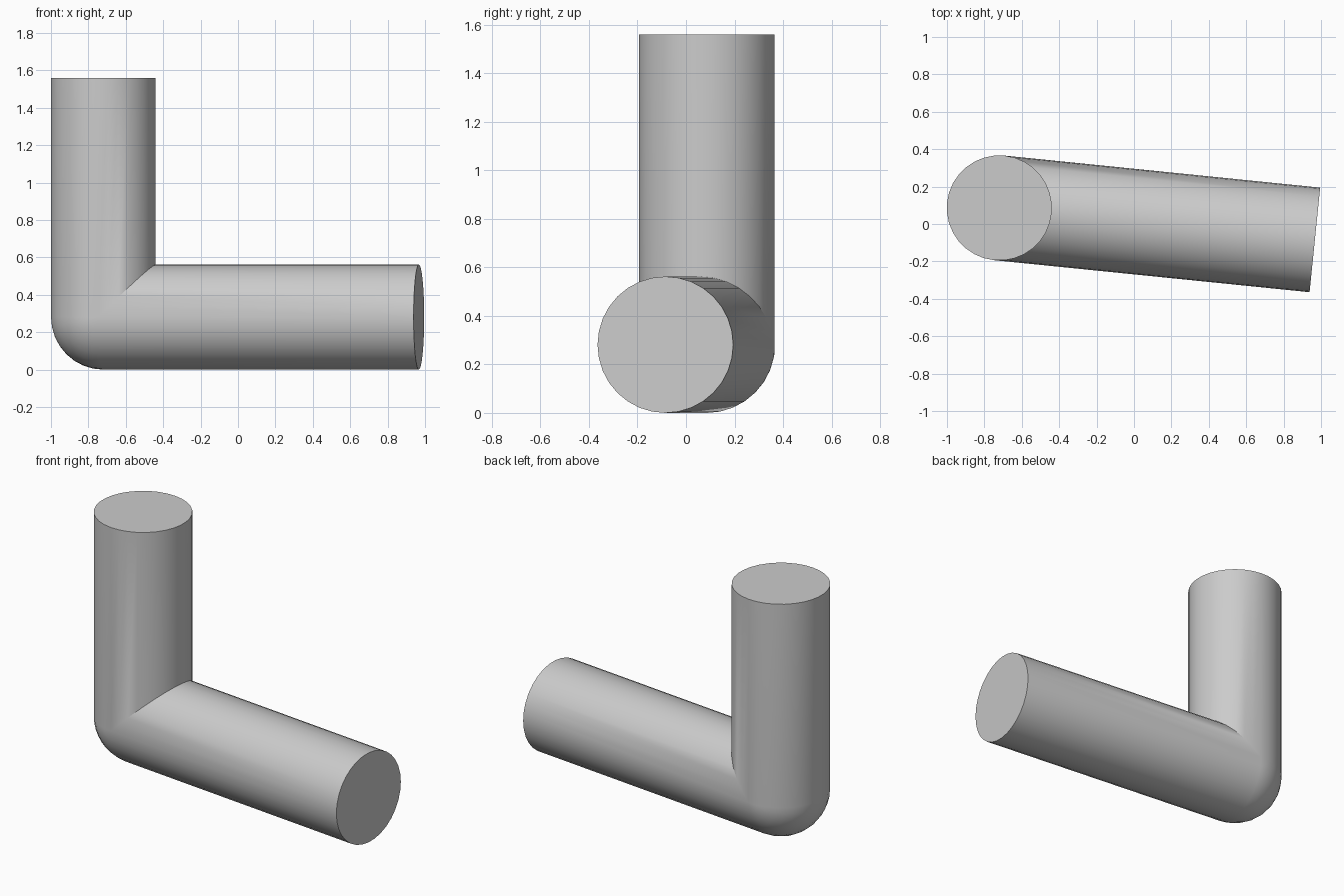
import bpy
import bmesh
from math import cos, sin, pi, radians
from mathutils import Vector

if "Cube" in bpy.data.objects:
    bpy.data.objects.remove(bpy.data.objects["Cube"], do_unlink=True)

RADIUS = 0.281
SIDES = 32
BEND_STEPS = 8
joint = Vector((-0.72, 0.086, RADIUS))
arm_end = Vector((0.967, -0.085, RADIUS))
riser_top = Vector((joint.x, joint.y, 1.56))

up = Vector((0, 0, 1))
along = (arm_end - joint).normalized()
side = up.cross(along)

grey = bpy.data.materials.new("light grey")
grey.use_nodes = True
colour = (0.6, 0.6, 0.6, 1)
grey.diffuse_color = colour
grey.node_tree.nodes["Principled BSDF"].inputs["Base Color"].default_value = colour


def circle(centre, inward):
    """Ring around a leg; inward points to the inside of the bend."""
    return [centre + RADIUS * (cos(t) * side + sin(t) * inward)
            for t in (2 * pi * i / SIDES for i in range(SIDES))]


def bend_ring(angle):
    """Outer half turns as a ball, inner half meets on the mitre."""
    inward = cos(angle) * along + sin(angle) * up
    points = []
    for i in range(SIDES):
        t = 2 * pi * i / SIDES
        turn = inward if sin(t) < 0 else along + up
        points.append(joint + RADIUS * (cos(t) * side + sin(t) * turn))
    return points


# Rings from the riser top, around the elbow, to the arm end
rings = [circle(riser_top, along)]
rings += [bend_ring(pi / 2 * k / BEND_STEPS) for k in range(BEND_STEPS + 1)]
rings.append(circle(arm_end, up))

bm = bmesh.new()
loops = [[bm.verts.new(p) for p in ring] for ring in rings]
for a, b in zip(loops, loops[1:]):
    for i in range(SIDES):
        j = (i + 1) % SIDES
        bm.faces.new((a[i], a[j], b[j], b[i]))

# Flat end caps
bm.faces.new(loops[0])
bm.faces.new(loops[-1])
bmesh.ops.remove_doubles(bm, verts=bm.verts, dist=0.0001)
bmesh.ops.recalc_face_normals(bm, faces=bm.faces)

mesh = bpy.data.meshes.new("elbow_pipe")
bm.to_mesh(mesh)
bm.free()
mesh.materials.append(grey)
pipe = bpy.data.objects.new("elbow_pipe", mesh)
bpy.context.collection.objects.link(pipe)

# Smooth walls, sharp caps and inner crease
bpy.ops.object.select_all(action="DESELECT")
pipe.select_set(True)
bpy.context.view_layer.objects.active = pipe
bpy.ops.object.shade_smooth_by_angle(angle=radians(30))
